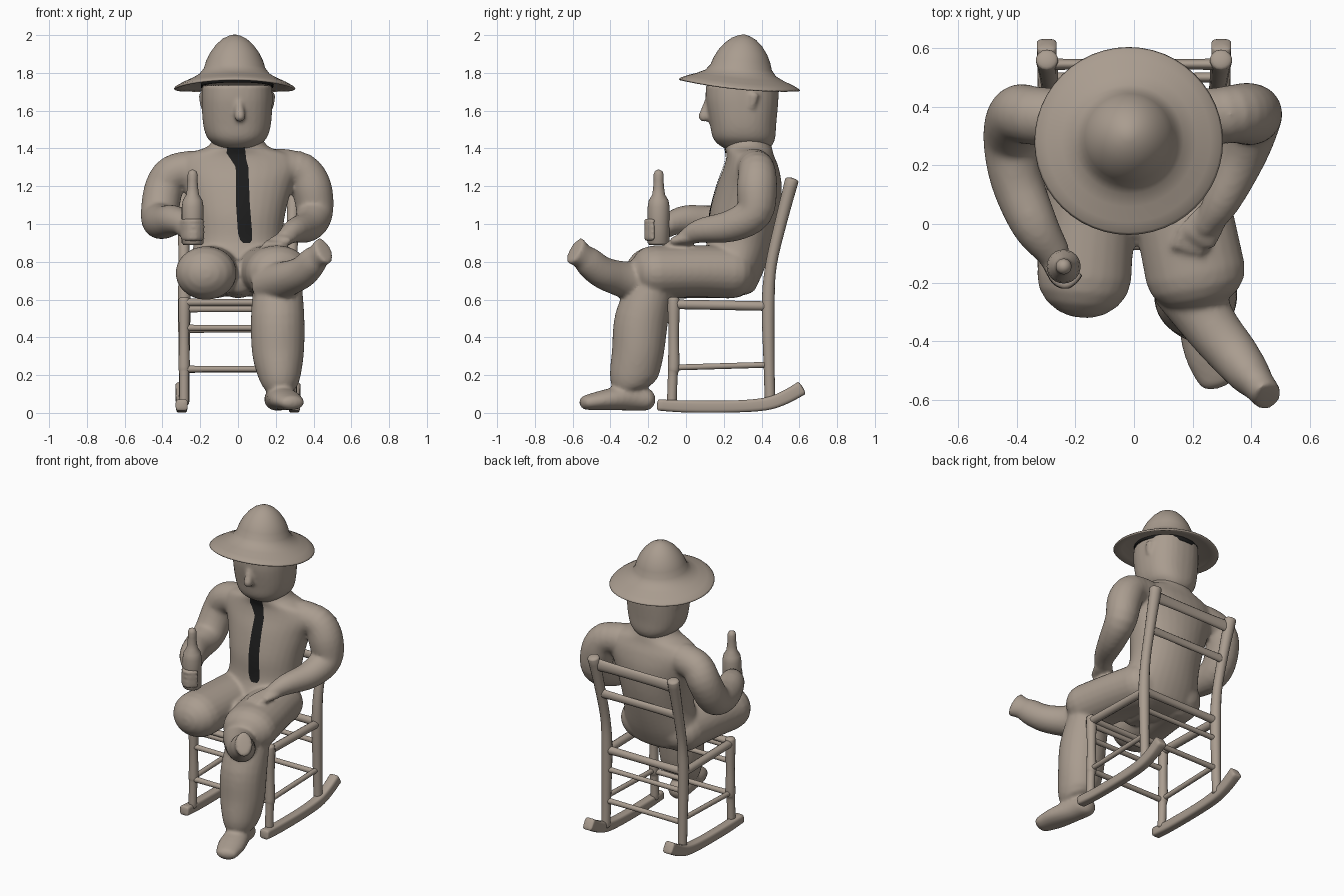
import bpy, bmesh, math
from mathutils import Vector


def material(name, rgb):
    m = bpy.data.materials.new(name)
    m.diffuse_color = (*rgb, 1)
    return m


CLAY = material("warm clay", (0.40, 0.335, 0.277))
BLACK = material("black", (0.012, 0.012, 0.012))
X, Y, Z = Vector((1, 0, 0)), Vector((0, 1, 0)), Vector((0, 0, 1))


def finish(bm, name, mat=CLAY, voxel=0, smooth=0):
    bmesh.ops.recalc_face_normals(bm, faces=bm.faces)
    me = bpy.data.meshes.new(name)
    bm.to_mesh(me)
    bm.free()
    me.materials.append(mat)
    me.shade_smooth()
    o = bpy.data.objects.new(name, me)
    bpy.context.collection.objects.link(o)
    if voxel:   # fuse overlapping volumes into one soft skin
        r = o.modifiers.new("fuse", 'REMESH')
        r.mode, r.voxel_size, r.use_smooth_shade = 'VOXEL', voxel, True
        s = o.modifiers.new("soften", 'SMOOTH')
        s.factor, s.iterations = 0.5, smooth
    return o


def catmull(a, b, c, d, t):
    return 0.5 * (2*b + (c-a)*t + (2*a-5*b+4*c-d)*t*t + (3*b-a-3*c+d)*t**3)


def loft(bm, secs, ref=Z, n=20, rnd=1.0, p=2.0, sub=4, tan=None):
    """Closed tube through (x, y, z, side radius, other radius) sections."""
    secs = [Vector(s if len(s) == 5 else (*s, s[3])) for s in secs]
    e = [secs[0]] + secs + [secs[-1]]
    pts = [catmull(*e[i:i+4], k/sub) for i in range(len(secs)-1) for k in range(sub)]
    pts.append(secs[-1])
    cs = [Vector(q[:3]) for q in pts]
    last = len(cs) - 1
    rings = []
    for i, q in enumerate(pts):
        t = tan or (cs[min(i+1, last)] - cs[max(i-1, 0)]).normalized()
        rings.append((cs[i], t, q[3], q[4]))

    def cap(ring, sign):
        c, t, a, b = ring
        return [(c + t*sign*min(a, b)*rnd*k, t, a*math.sqrt(1-k*k), b*math.sqrt(1-k*k))
                for k in (0.35, 0.65, 0.87, 0.98)]
    if rnd:
        rings = cap(rings[0], -1)[::-1] + rings + cap(rings[-1], 1)
    loops = []
    for c, t, a, b in rings:
        s = t.cross(ref).normalized()
        u = s.cross(t)
        row = []
        for k in range(n):
            w = 2*math.pi*(k+0.5)/n
            cw, sw = math.cos(w), math.sin(w)
            row.append(bm.verts.new(c + s*a*math.copysign(abs(cw)**(2/p), cw)
                                    + u*b*math.copysign(abs(sw)**(2/p), sw)))
        loops.append(row)
    for r0, r1 in zip(loops, loops[1:]):
        for k in range(n):
            bm.faces.new((r0[k], r0[(k+1) % n], r1[(k+1) % n], r1[k]))
    bm.faces.new(loops[0])
    bm.faces.new(loops[-1])


def lathe(bm, prof, n=48):
    rows = [[bm.verts.new((r*math.cos(2*math.pi*k/n), r*math.sin(2*math.pi*k/n), z))
             for k in range(n)] for r, z in prof]
    for a, b in zip(rows, rows[1:]):
        for k in range(n):
            bm.faces.new((a[k], a[(k+1) % n], b[(k+1) % n], b[k]))
    bmesh.ops.remove_doubles(bm, verts=bm.verts, dist=1e-5)


# ---- clothed body: torso, arms, legs, feet, hands fused together
bm = bmesh.new()
loft(bm, [(0, .22, .66, .26, .15), (0, .235, .76, .265, .18), (0, .285, .9, .235, .175),
          (0, .31, 1.05, .25, .185), (0, .335, 1.2, .29, .172), (0, .345, 1.3, .33, .145),
          (0, .34, 1.365, .29, .125), (0, .33, 1.405, .17, .125), (0, .325, 1.45, .13, .115)],
     Y, 32, .3, tan=Z)
loft(bm, [(0, .15, .715, .12, .11), (.01, -.01, .715, .09, .09)], Z, 20, .6)   # lap
# arms
loft(bm, [(-.24, .36, 1.29, .1), (-.345, .37, 1.265, .1), (-.395, .37, 1.18, .103),
          (-.415, .29, 1.04, .1), (-.40, .15, 1.01, .09), (-.34, 0, 1.02, .08),
          (-.28, -.09, 1.0, .06)], X)
loft(bm, [(.22, .36, 1.3, .1), (.335, .375, 1.28, .1), (.39, .375, 1.19, .107),
          (.405, .36, 1.06, .098), (.37, .24, .99, .085), (.30, .08, .965, .065),
          (.25, 0, .93, .045)], X)
# resting hand with fingers
loft(bm, [(.26, .02, .925, .06, .035), (.22, -.04, .91, .07, .03)])
for k in range(4):
    d = .028*k
    loft(bm, [(.17 + d, -.02 - .006*k, .905, .018), (.145 + d, -.075 - .006*k, .893, .016)], n=10)
# gripping hand with fingers around the bottle
loft(bm, [(-.285, -.1, .985, .05, .06), (-.27, -.14, .975, .04, .055)])
for k in range(4):
    z = .925 + .03*k
    loft(bm, [(-.29, -.15, z, .018), (-.265, -.195, z, .018), (-.225, -.205, z, .018),
              (-.19, -.175, z, .016)], Z, 10)
# thighs
loft(bm, [(-.13, .24, .745, .16, .14), (-.15, .05, .745, .155, .138),
          (-.17, -.18, .74, .162, .142)], Z, 24)
loft(bm, [(.13, .24, .745, .16, .14), (.165, .05, .75, .168, .138),
          (.21, -.17, .745, .172, .142)], Z, 24, .9)
# standing shin and shoe
loft(bm, [(.21, -.18, .67, .13, .12), (.21, -.235, .5, .142, .142), (.212, -.255, .32, .138, .138),
          (.22, -.277, .19, .112, .127), (.22, -.27, .14, .09, .11)], Y, 24, .25)
loft(bm, [(.205, -.215, .07, .068, .06), (.22, -.3, .08, .075, .068), (.255, -.43, .068, .086, .055),
          (.285, -.525, .055, .07, .04)], Z, 20, .9)
# crossed shin and shoe
loft(bm, [(.17, -.2, .68, .12), (.26, -.345, .71, .095), (.34, -.445, .745, .085),
          (.395, -.515, .80, .072, .08), (.425, -.55, .83, .058, .068),
          (.455, -.588, .86, .052, .08)], Z, 20, .15)
body = finish(bm, "clothed_body", CLAY, .011, 8)

# ---- head with nose and ears
bm = bmesh.new()
loft(bm, [(-.005, .325, 1.395, .10, .11), (-.005, .315, 1.422, .125, .145),
          (-.005, .307, 1.46, .16, .166), (-.005, .302, 1.53, .18, .176),
          (-.005, .297, 1.65, .188, .192), (-.005, .297, 1.735, .185, .192)], Y, 32, 0, 2.3, tan=Z)
loft(bm, [(.005, .12, 1.66, .018), (.008, .105, 1.61, .024), (.01, .095, 1.57, .03)], Y, 12)
for s in (-1, 1):
    loft(bm, [(-.005 + s*.188, .36, 1.68, .016, .025), (-.005 + s*.182, .35, 1.62, .012, .018)], Y, 12)
finish(bm, "head", CLAY, .01, 5)

# ---- wide brimmed hat, drooping at the sides and tilted back
bm = bmesh.new()
lathe(bm, [(0, .25), (.03, .243), (.065, .226), (.1, .195), (.13, .155), (.15, .115), (.163, .075),
           (.187, .045), (.23, .024), (.28, .006), (.315, -.01), (.322, -.018), (.315, -.024),
           (.27, -.016), (.2, -.005), (0, .0)])
for v in bm.verts:
    v.co.z -= .2*v.co.x**2
hat = finish(bm, "hat")
hat.location, hat.rotation_euler = (-.018, .285, 1.755), (-.095, 0, 0)

# dark hair line under the brim
bm = bmesh.new()
lathe(bm, [(.185, -.014), (.192, -.014), (.192, .012), (.185, .012), (.185, -.014)])
hair = finish(bm, "hair_line", BLACK)
hair.location, hair.rotation_euler, hair.scale = (-.005, .297, 1.739), (-.13, 0, 0), (1, 1.03, 1)

# ---- tie: thin strip laid onto the chest
bm = bmesh.new()
rows = []
tie = [(1.41, -.055, .035), (1.375, -.06, .04), (1.345, -.04, .042), (1.3, -.012, .054),
       (1.1, -.01, .062), (.95, .0, .074), (.915, .012, .074), (.895, .03, .06)]
for (z0, a0, b0), (z1, a1, b1) in zip(tie, tie[1:]):
    for k in range(5):
        t = k/5
        a, b = a0 + (a1-a0)*t, b0 + (b1-b0)*t
        rows.append([bm.verts.new((a + (b-a)*j/5, 0, z0 + (z1-z0)*t)) for j in range(6)])
for r0, r1 in zip(rows, rows[1:]):
    for j in range(5):
        bm.faces.new((r1[j], r1[j+1], r0[j+1], r0[j]))
tie_obj = finish(bm, "tie", BLACK)
w = tie_obj.modifiers.new("lay on chest", 'SHRINKWRAP')
w.target, w.wrap_method, w.wrap_mode = body, 'PROJECT', 'ABOVE_SURFACE'
w.use_project_y, w.use_positive_direction, w.use_negative_direction = True, True, False
w.offset = .005

# ---- bottle
bm = bmesh.new()
lathe(bm, [(0, .89), (.05, .89), (.058, .9), (.058, 1.09), (.052, 1.125), (.034, 1.155),
           (.029, 1.19), (.026, 1.23), (.027, 1.26), (.02, 1.28), (0, 1.29)], 24)
bottle = finish(bm, "bottle")
bottle.location = (-.24, -.145, 0)

# ---- rocking chair: posts, side rails and rockers on each side
for side, s in (("left", -1), ("right", 1)):
    x = s*.285
    bm = bmesh.new()
    loft(bm, [(x, -.075, .05, .026), (x, -.07, .2, .026), (x, -.065, .245, .031), (x, -.065, .4, .027),
              (x, -.065, .55, .032), (x, -.065, .6, .03)], Y, 14, .5)
    finish(bm, side + "_front_leg")
    bm = bmesh.new()
    loft(bm, [(x, .445, .06, .028), (x, .44, .25, .029), (x, .435, .57, .034), (x, .45, .78, .03),
              (s*.29, .505, 1.02, .032), (s*.297, .56, 1.23, .038, .036)], Y, 14, .4)
    finish(bm, side + "_back_post")
    bm = bmesh.new()
    loft(bm, [(x, -.07, .575, .026), (x, .44, .565, .026)], Z, 12)
    loft(bm, [(x, -.07, .24, .016), (x, .44, .255, .016)], Z, 12)
    finish(bm, side + "_side_rails")
    bm = bmesh.new()
    xr = s*.298
    loft(bm, [(xr, -.145, .042, .032, .03), (xr, 0, .034, .03, .032), (xr, .25, .034, .03, .032),
              (xr, .42, .047, .031, .034), (xr, .52, .08, .032, .036), (xr, .61, .13, .034, .038)],
         Z, 16, .3, 4)
    finish(bm, side + "_rocker")

# cross rails (name, y, z, depth radius, height radius)
for name, y, z, a, b in (("front_seat_rail", -.065, .585, .025, .02), ("front_upper_rung", -.065, .55, .015, .017),
                         ("front_middle_rung", -.068, .45, .016, .016), ("front_low_rung", -.07, .232, .017, .017),
                         ("back_seat_rail", .435, .57, .022, .025), ("back_middle_rung", .437, .44, .016, .016),
                         ("back_low_rung", .44, .23, .017, .017), ("lower_back_slat", .5, .975, .016, .026),
                         ("top_back_slat", .545, 1.185, .018, .036)):
    bm = bmesh.new()
    loft(bm, [(-.285, y, z, a*1.15, b*1.15), (-.15, y, z, a, b), (.15, y, z, a, b),
              (.285, y, z, a*1.15, b*1.15)], Z, 12)
    finish(bm, name)
